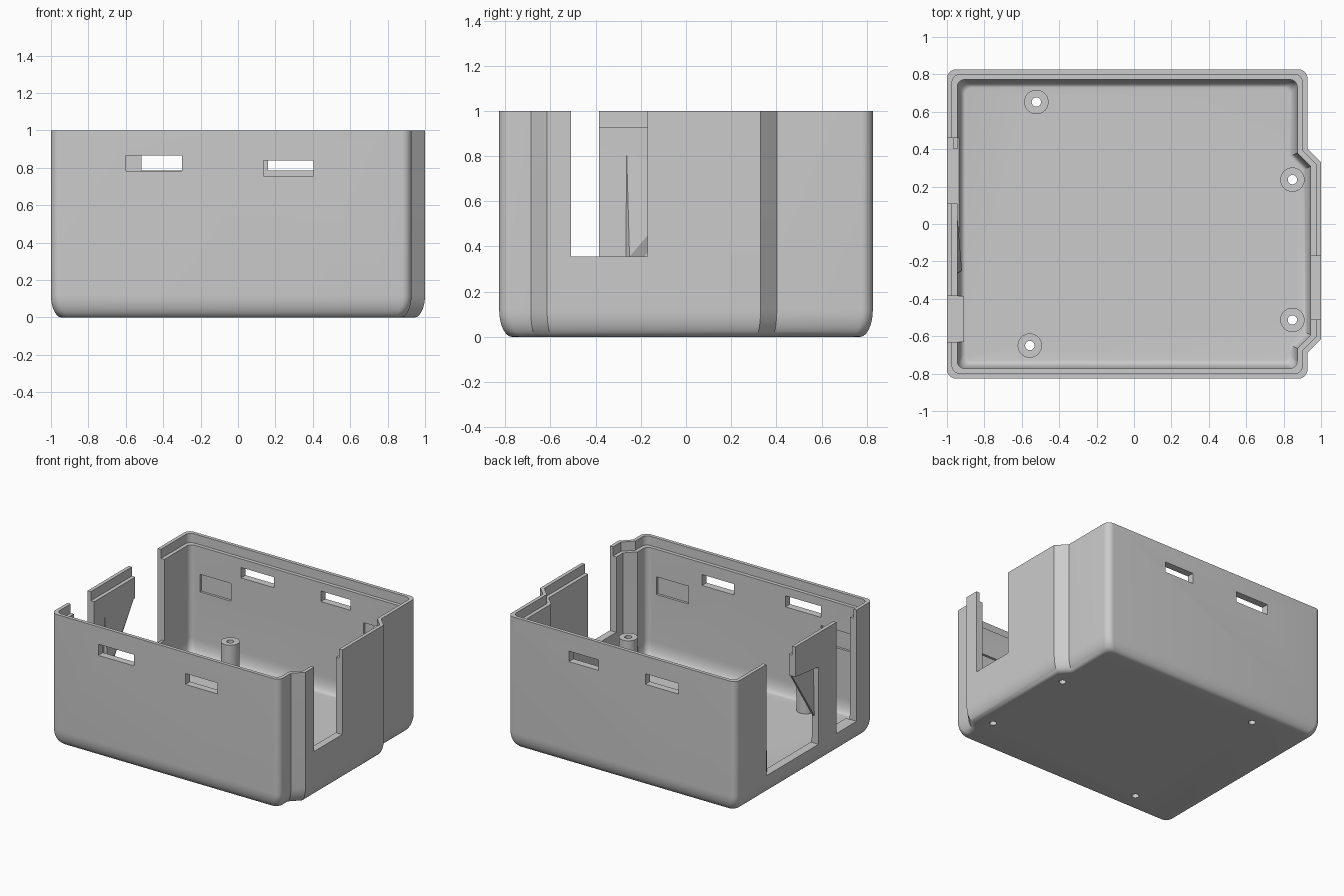
import bpy, bmesh, math
from mathutils import Vector

cube = bpy.data.objects.get("Cube")
if cube:
    bpy.data.objects.remove(cube, do_unlink=True)

GREY = (0.6, 0.6, 0.6, 1)
grey = bpy.data.materials.new("plain grey plastic")
grey.use_nodes = True
grey.diffuse_color = GREY
grey.node_tree.nodes["Principled BSDF"].inputs["Base Color"].default_value = GREY


def finish(name, bm):
    bmesh.ops.recalc_face_normals(bm, faces=bm.faces)
    mesh = bpy.data.meshes.new(name)
    bm.to_mesh(mesh)
    bm.free()
    mesh.materials.append(grey)
    obj = bpy.data.objects.new(name, mesh)
    bpy.context.collection.objects.link(obj)
    return obj


def loft(name, rings, closed=False):
    """Skin equal-length rings; cap the ends, or join last to first."""
    bm = bmesh.new()
    loops = [[bm.verts.new(p) for p in ring] for ring in rings]
    n = len(loops[0])
    pairs = list(zip(loops, loops[1:]))
    if closed:
        pairs.append((loops[-1], loops[0]))
    else:
        bm.faces.new(loops[0])
        bm.faces.new(loops[-1])
    for a, b in pairs:
        for i in range(n):
            j = (i + 1) % n
            bm.faces.new((a[i], a[j], b[j], b[i]))
    return finish(name, bm)


def box(name, x0, x1, y0, y1, z0, z1):
    return loft(name, [[(x0, y0, z), (x1, y0, z), (x1, y1, z), (x0, y1, z)]
                       for z in (z0, z1)])


def circle(x, y, z, r, n=32):
    return [(x + r * math.cos(2 * math.pi * i / n),
             y + r * math.sin(2 * math.pi * i / n), z) for i in range(n)]


# Plan outline: rectangle with a shallow bulge on the +x side
PLAN = [Vector(p) for p in ((-1, -.827), (.928, -.827), (.928, -.687), (1, -.615),
                            (1, .33), (.928, .402), (.928, .827), (-1, .827))]
ROUNDED = (0, 1, 6, 7)


def outline(inset, z, radius):
    """Plan outline moved inward, with its four box corners rounded."""
    ring = []
    n = len(PLAN)
    for i, p in enumerate(PLAN):
        d0 = (p - PLAN[i - 1]).normalized()
        d1 = (PLAN[(i + 1) % n] - p).normalized()
        n0, n1 = Vector((-d0.y, d0.x)), Vector((-d1.y, d1.x))
        q = p + (n0 + n1) * inset / (1 + n0.dot(n1))
        if i in ROUNDED:
            centre = q + (n0 + n1) * radius
            for k in range(9):
                a = k / 8 * math.pi / 2
                v = centre - (n0 * math.cos(a) + n1 * math.sin(a)) * radius
                ring.append((v.x, v.y, z))
        else:
            ring.append((q.x, q.y, z))
    return ring


# Shell section: rounded outer foot, wall, stepped lip, inner fillet, floor
STEPS = [k / 10 * math.pi / 2 for k in range(11)]
section = [(.057 * (1 - math.sin(a)), .12 * (1 - math.cos(a)), .05) for a in STEPS]
section += [(0, 1, .05), (.027, 1, .045), (.027, .93, .045), (.055, .93, .04)]
section += [(.055 + .042 * (1 - math.cos(a)), .22 - .11 * math.sin(a), .04) for a in STEPS]
shell = loft("case_shell", [outline(*s) for s in section])

cutters = []
# Slots and shallow inner pockets in the front and back walls
for x0, x1, z0, z1 in ((-.6, -.3, .782, .867), (.135, .405, .757, .84)):
    cutters.append(box("front_slot_cutter", x0, x1, -.9, -.7, z0, z1))
for x0, x1 in ((-.515, -.235), (.16, .41)):
    cutters.append(box("back_slot_cutter", x0, x1, .7, .9, .785, .865))
for side in (-1, 1):
    for x0, x1 in ((-.86, -.6), (.52, .79)):
        y0, y1 = sorted((side * .7, side * .79))
        cutters.append(box("pocket_cutter", x0, x1, y0, y1, .585, .72))

# Openings in the side walls; the rear left one undercuts an overhanging panel
cutters.append(box("right_notch_cutter", .85, 1.1, -.51, -.17, .355, 1.1))
cutters.append(box("left_front_gap_cutter", -1.1, -.85, -.63, -.385, .15, 1.1))
gap = [(.46, .15), (.46, 1.1), (.11, 1.1), (.11, .77), (-.17, .74), (-.17, .15)]
cutters.append(loft("left_back_gap_cutter",
                    [[(x, y, z) for y, z in gap] for x in (-1.1, -.85)]))

# Screw holes through the floor
POSTS = [(-.522, .652), (.847, .237), (.847, -.513), (-.557, -.65)]
for x, y in POSTS:
    cutters.append(loft("screw_hole_cutter", [circle(x, y, z, .025) for z in (-.1, .2)]))

bpy.context.view_layer.objects.active = shell
for c in cutters:
    c.hide_render = True
    mod = shell.modifiers.new("cut", 'BOOLEAN')
    mod.operation = 'DIFFERENCE'
    mod.solver = 'EXACT'
    mod.object = c
    bpy.ops.object.modifier_apply(modifier=mod.name)
    bpy.data.objects.remove(c, do_unlink=True)

# Hollow screw posts
smooth = [shell]
for x, y in POSTS:
    smooth.append(loft("screw_post", [
        circle(x, y, .1, .065), circle(x, y, .345, .065),
        circle(x, y, .345, .025), circle(x, y, .1, .025)], closed=True))

# Sill behind the front-left gap and small stop on the edge of the rear-left gap
box("gap_sill", -.95, -.91, -.63, -.385, .1, .15)
box("gap_stop", -.965, -.945, .4, .465, .14, .31)

# Wedge stiffening the overhanging panel of the left wall
bm = bmesh.new()
for p in ((-.95, -.265, .9), (-.95, .11, .78), (-.965, .11, .78), (-.965, -.17, .36),
          (-.95, -.17, .355), (-.95, -.27, .355), (-.92, -.25, .355)):
    bm.verts.new(p)
bmesh.ops.convex_hull(bm, input=bm.verts[:])
finish("overhang_wedge", bm)

bpy.ops.object.select_all(action='DESELECT')
for o in smooth:
    o.select_set(True)
bpy.context.view_layer.objects.active = shell
bpy.ops.object.shade_smooth_by_angle(angle=math.radians(30))
